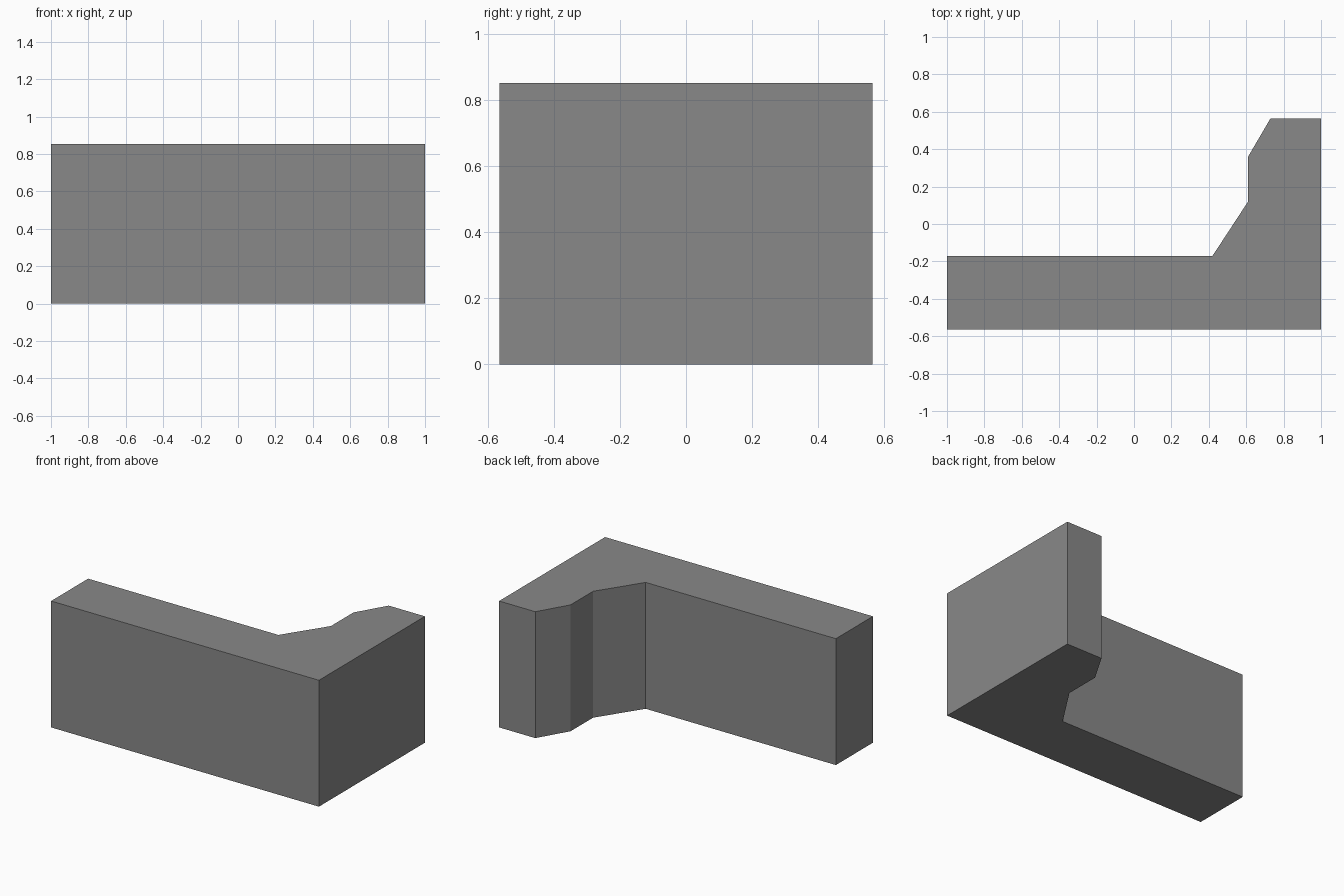
import bpy
import bmesh

cube = bpy.data.objects.get("Cube")
if cube:
    bpy.data.objects.remove(cube, do_unlink=True)

HEIGHT = 0.853

# Plain grey material
grey = bpy.data.materials.new("plain_grey")
grey.use_nodes = True
colour = (0.25, 0.25, 0.25, 1)
grey.diffuse_color = colour
grey.node_tree.nodes["Principled BSDF"].inputs["Base Color"].default_value = colour

# L-shaped plan: long wall along the front, chamfered return at the left
plan = [(-1, -0.565), (1, -0.565), (1, 0.565), (0.73, 0.565),
        (0.61, 0.36), (0.61, 0.12), (0.42, -0.17), (-1, -0.17)]

# Extrude the plan upwards into a solid block
bm = bmesh.new()
base = bm.faces.new([bm.verts.new((x, y, 0)) for x, y in plan])
top = bmesh.ops.extrude_face_region(bm, geom=[base], use_keep_orig=True)
raised = [v for v in top["geom"] if isinstance(v, bmesh.types.BMVert)]
bmesh.ops.translate(bm, verts=raised, vec=(0, 0, HEIGHT))
bmesh.ops.recalc_face_normals(bm, faces=bm.faces)

mesh = bpy.data.meshes.new("corner_wall")
bm.to_mesh(mesh)
bm.free()
mesh.materials.append(grey)
wall = bpy.data.objects.new("corner_wall", mesh)
bpy.context.collection.objects.link(wall)
